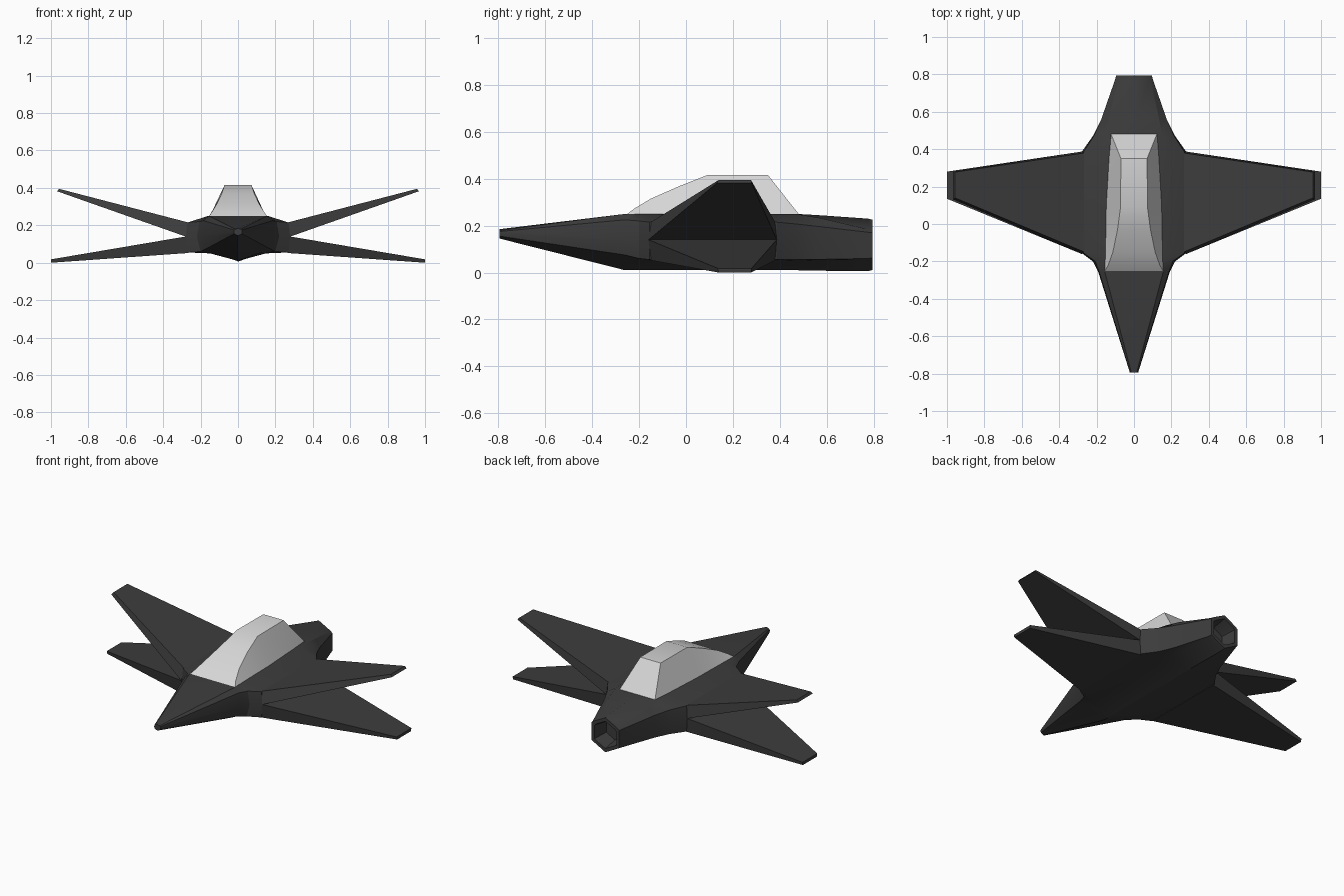
import bpy, bmesh, math

if "Cube" in bpy.data.objects:
    bpy.data.objects.remove(bpy.data.objects["Cube"])


def material(name, rgb):
    m = bpy.data.materials.new(name)
    m.diffuse_color = (*rgb, 1)
    m.use_nodes = True
    m.node_tree.nodes["Principled BSDF"].inputs["Base Color"].default_value = m.diffuse_color
    return m


hull_grey = material("dark hull grey", (0.045, 0.045, 0.045))
glass_grey = material("pale canopy grey", (0.68, 0.68, 0.68))


def loft(name, rings, mat, angle, cap_start=True, cap_end=True):
    """Skin closed rings of equal length and make an object."""
    bm = bmesh.new()
    vr = [[bm.verts.new(p) for p in r] for r in rings]
    n = len(rings[0])
    for a, b in zip(vr, vr[1:]):
        for i in range(n):
            j = (i + 1) % n
            bm.faces.new((a[i], a[j], b[j], b[i]))
    if cap_start:
        bm.faces.new(vr[0])
    if cap_end:
        bm.faces.new(vr[-1])
    bmesh.ops.remove_doubles(bm, verts=bm.verts, dist=0.0005)
    bmesh.ops.recalc_face_normals(bm, faces=bm.faces)
    me = bpy.data.meshes.new(name)
    bm.to_mesh(me)
    bm.free()
    me.materials.append(mat)
    ob = bpy.data.objects.new(name, me)
    bpy.context.collection.objects.link(ob)
    bpy.ops.object.select_all(action='DESELECT')
    ob.select_set(True)
    bpy.context.view_layer.objects.active = ob
    bpy.ops.object.shade_smooth_by_angle(angle=math.radians(angle))
    return ob


def mirrored(y, half):
    """Half section from top to bottom -> full ring."""
    ring = [(x, y, z) for x, z in half]
    return ring + [(-x, y, z) for x, z in reversed(half[1:-1])]


# Fuselage sections: spine, shoulder, upper root, waist, lower root, belly, keel
mid = [(0, .25), (.16, .25), (.27, .215), (.28, .14), (.27, .055), (.15, .05), (0, .01)]
tail = [(0, .23), (.085, .185), (.1, .172), (.1, .115), (.1, .06), (.085, .052), (0, .006)]
sections = [
    (-.795, [(0, .185), (.014, .179), (.02, .175), (.022, .165), (.02, .155), (.012, .15), (0, .145)]),
    (-.26, [(0, .25), (.155, .25), (.185, .225), (.19, .14), (.17, .075), (.14, .06), (0, .01)]),
    (-.20, [(0, .25), (.16, .25), (.207, .22), (.22, .14), (.20, .06), (.15, .052), (0, .01)]),
    (-.155, mid),
    (.385, mid),
    (.47, [(0, .25), (.15, .25), (.215, .207), (.22, .138), (.21, .055), (.14, .05), (0, .01)]),
    (.56, [(0, .245), (.135, .235), (.175, .197), (.175, .13), (.17, .056), (.125, .05), (0, .008)]),
    (.775, tail),
]


def scaled(half, s):
    return [(x * s, .118 + (z - .118) * s) for x, z in half]


# Exhaust rim and hollow nozzle finish the tail
sections += [(.795, scaled(tail, .96)), (.795, scaled(tail, .76)), (.70, scaled(tail, .6))]
loft("fuselage", [mirrored(y, h) for y, h in sections], hull_grey, 28)


# Wings: thin tapered slabs, each ring is (front top, rear top, rear bottom, front bottom)
def slab(top, bottom, y_top, y_bottom, side):
    (xt, zt), (xb, zb) = top, bottom
    return [(side * xt, y_top[0], zt), (side * xt, y_top[1], zt),
            (side * xb, y_bottom[1], zb), (side * xb, y_bottom[0], zb)]


for side, label in ((1, "right"), (-1, "left")):
    loft(label + "_upper_wing",
         [slab((.265, .215), (.28, .14), (-.15, .38), (-.16, .387), side),
          slab((.957, .395), (.967, .382), (.14, .277), (.132, .28), side)], hull_grey, 20)
    loft(label + "_lower_wing",
         [slab((.28, .14), (.265, .052), (-.16, .387), (-.15, .38), side),
          slab((1.0, .018), (1.0, .0), (.135, .28), (.14, .277), side)], hull_grey, 20)

# Canopy: y, top half width, top height, base half width
canopy = [(-.25, .155, .25, .157), (-.22, .138, .273, .157), (-.15, .113, .315, .155),
          (-.03, .088, .368, .152), (.09, .072, .415, .15),
          (.35, .07, .415, .135), (.48, .122, .25, .125)]
loft("canopy", [[(-b, y, .246), (-t, y, z), (t, y, z), (b, y, .246)]
                for y, t, z, b in canopy], glass_grey, 25)
